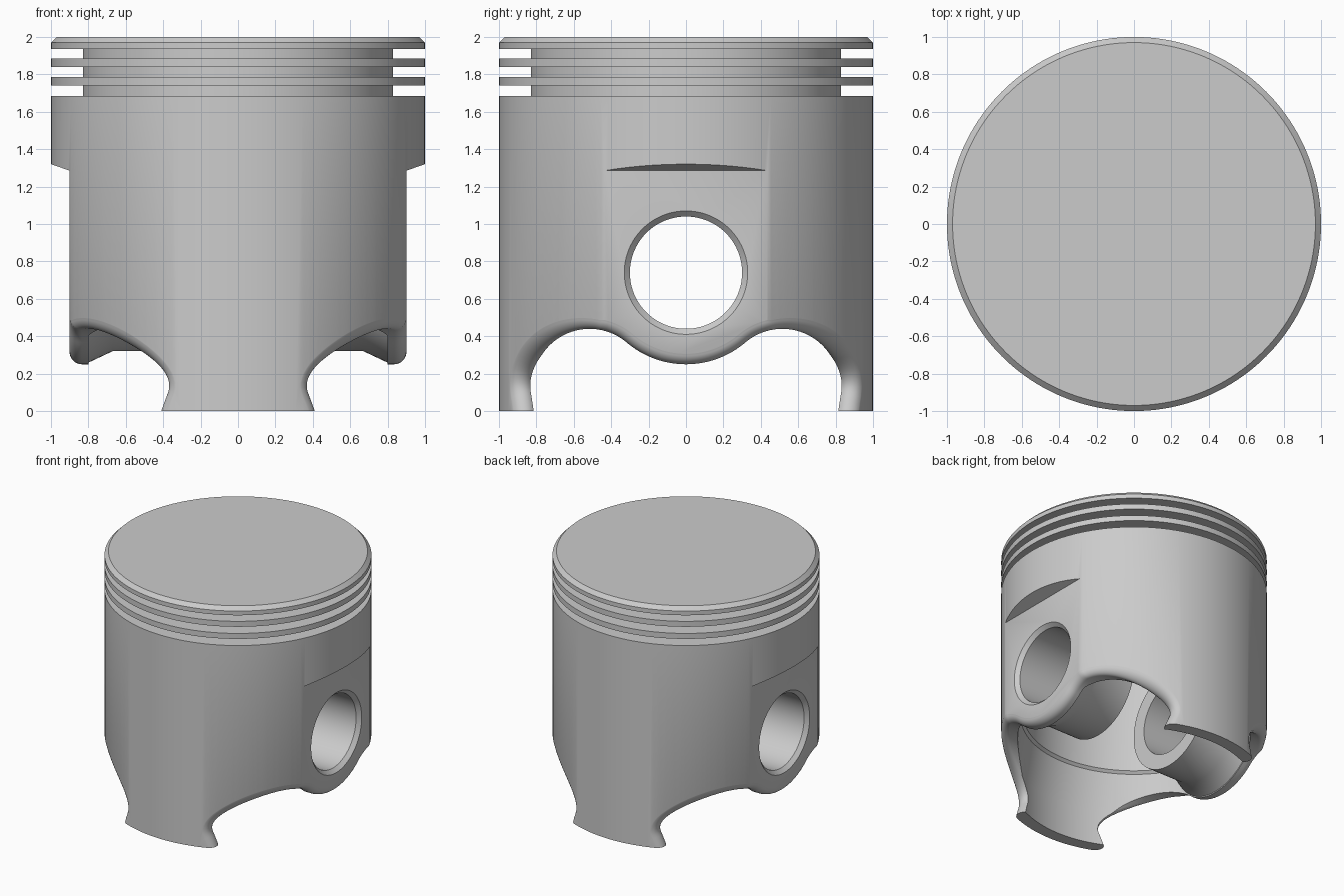
import bpy, bmesh, math

if "Cube" in bpy.data.objects:
    bpy.data.objects.remove(bpy.data.objects["Cube"])

SEG = 160


def make_obj(name, bm):
    bmesh.ops.recalc_face_normals(bm, faces=bm.faces)
    me = bpy.data.meshes.new(name)
    bm.to_mesh(me)
    bm.free()
    ob = bpy.data.objects.new(name, me)
    bpy.context.collection.objects.link(ob)
    return ob


def skin(name, rings):
    """Closed solid from equal-length closed rings, capped at both ends."""
    bm = bmesh.new()
    vs = [[bm.verts.new(p) for p in ring] for ring in rings]
    for a, b in zip(vs, vs[1:]):
        for i in range(len(a)):
            k = (i + 1) % len(a)
            bm.faces.new((a[i], a[k], b[k], b[i]))
    bm.faces.new(vs[0])
    bm.faces.new(vs[-1])
    return make_obj(name, bm)


def lathe(name, profile, axis='z', seg=SEG):
    """Turn (radius, height) points about the z or x axis."""
    rings = []
    for r, h in profile:
        cs = [(r * math.cos(2 * math.pi * i / seg), r * math.sin(2 * math.pi * i / seg))
              for i in range(seg)]
        rings.append([(c, s, h) if axis == 'z' else (h, c, s + PIN_Z) for c, s in cs])
    return skin(name, rings)


def prism(name, xz, y0, y1):
    return skin(name, [[(x, y, z) for x, z in xz] for y in (y0, y1)])


def boolean(ob, cutter, op='DIFFERENCE'):
    cutter.hide_render = True
    m = ob.modifiers.new(op, 'BOOLEAN')
    m.operation, m.solver, m.object = op, 'EXACT', cutter
    bpy.context.view_layer.objects.active = ob
    bpy.ops.object.modifier_apply(modifier=m.name)
    bpy.data.objects.remove(cutter)


PIN_Z = 0.74

# Outer body with chamfered crown and three ring grooves
prof = [(1, 0)]
for lo, hi in ((1.685, 1.74), (1.785, 1.84), (1.885, 1.935)):
    prof += [(1, lo), (0.83, lo), (0.83, hi), (1, hi)]
prof += [(1, 1.97), (0.97, 2)]
piston = lathe("piston", prof)

# Side flats around the pin holes
for s in (1, -1):
    boolean(piston, prism("flat_cutter", [(s * 0.9, -0.1), (s * 1.2, -0.1),
                                          (s * 1.2, 1.39), (s * 0.9, 1.285)], -1.2, 1.2))

# Hollow inside, leaving the two pin bosses standing
cavity = lathe("cavity", [(0.9, -0.2), (0.9, 0.28), (0.85, 0.6), (0.83, 0.62),
                          (0.8, 1.45), (0.77, 1.56), (0.7, 1.64), (0.6, 1.68)])
boolean(cavity, prism("cavity_limit", [(-0.8, -1), (0.8, -1), (0.8, 3), (-0.8, 3)], -2, 2),
        'INTERSECT')
for s in (1, -1):
    boolean(cavity, lathe("boss", [(0.42, s * 0.35), (0.42, s * 0.67), (0.5, s * 0.84),
                                   (0.5, s * 0.95)], 'x', 96))
boolean(piston, cavity)

# Skirt cutout outline: (y, z, outward normal) for one half, then mirrored
RIM, CY, CZ = 0.49, 0.515, 0.135
dist = math.hypot(CY, PIN_Z - CZ)
arch = dist - RIM
tilt = math.atan2(CY, PIN_Z - CZ)
half = []
for i in range(17):
    t = tilt * i / 16
    half.append((RIM * math.sin(t), PIN_Z - RIM * math.cos(t), -math.sin(t), math.cos(t)))
a0, a1 = math.pi / 2 + tilt, math.radians(-8)
for i in range(1, 41):
    a = a0 + (a1 - a0) * i / 40
    half.append((CY + arch * math.cos(a), CZ + arch * math.sin(a), math.cos(a), math.sin(a)))
y, z, ny, nz = half[-1]
for d in (0.04, 0.08, 0.2):
    half.append((y - d * nz * -1 if nz < 0 else y, z - d * ny, ny, nz))
outline = [(-y, z, -ny, nz) for y, z, ny, nz in half[:0:-1]] + half

# Rolled fillet where the cutout meets the outside
FR, N = 0.065, 10


def outside(y):
    return min(0.9, math.sqrt(max(0, 1 - y * y)))


def arc(o):
    return math.sqrt(max(0, FR * FR - (o - FR) ** 2))


chains = []
for y, z, ny, nz in outline:
    cx, contact = min((outside(y + ny * o) - arc(o), o)
                      for o in [2 * FR * k / 200 for k in range(201)])
    amax = math.acos(1 - contact / FR)
    pts = []
    for k in range(N + 1):
        o = FR * (1 - math.cos(amax * k / N))
        x = cx + arc(o) + (0.004 if k == N else 0)
        pts.append((x, y + ny * o, z + nz * o))
    pts.append((1.3, pts[-1][1], pts[-1][2]))
    chains.append([(-x, b, c) for x, b, c in reversed(pts)] + pts)
boolean(piston, skin("skirt_cutter", [list(r) for r in zip(*chains)]))

# Pin bore with chamfered mouths
boolean(piston, lathe("pin_bore", [(0.33, -1.2), (0.33, -0.9), (0.3, -0.87), (0.3, 0.87),
                                   (0.33, 0.9), (0.33, 1.2)], 'x', 96))

# Smooth shading with crisp machined edges
bpy.ops.object.select_all(action='DESELECT')
piston.select_set(True)
bpy.context.view_layer.objects.active = piston
bpy.ops.object.shade_smooth_by_angle(angle=math.radians(28))
